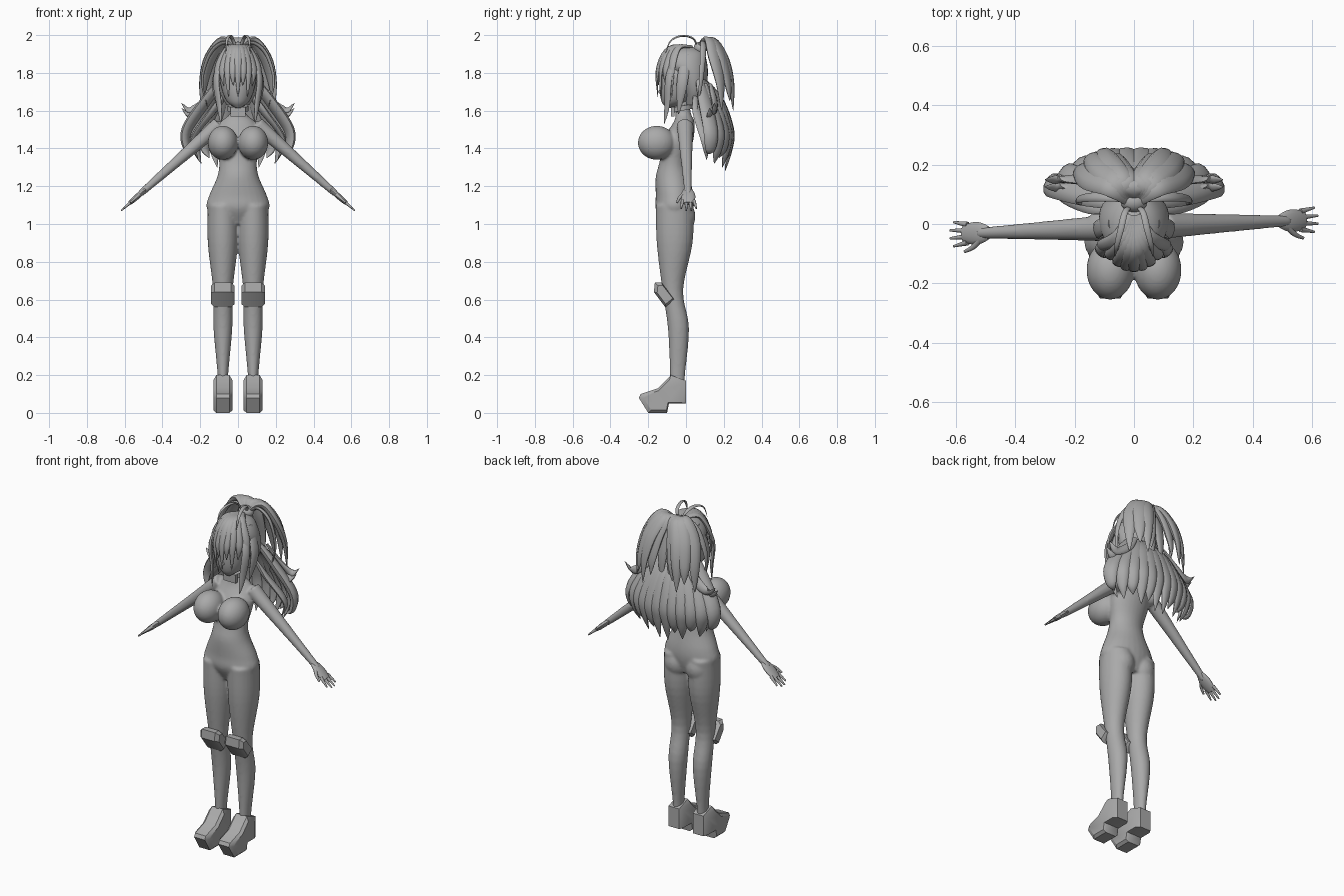
import bpy, bmesh, math
from mathutils import Vector, Matrix

default_cube = bpy.data.objects.get("Cube")
if default_cube:
    bpy.data.objects.remove(default_cube, do_unlink=True)

grey = bpy.data.materials.new("plain grey")
grey.use_nodes = True
grey.diffuse_color = (.4, .4, .4, 1)
grey.node_tree.nodes["Principled BSDF"].inputs["Base Color"].default_value = grey.diffuse_color

SIDES = {"left": 1, "right": -1}


def finish(name, bm, angle=50):
    """Turn a bmesh into a smooth shaded object."""
    bmesh.ops.recalc_face_normals(bm, faces=bm.faces)
    mesh = bpy.data.meshes.new(name)
    bm.to_mesh(mesh)
    bm.free()
    mesh.materials.append(grey)
    obj = bpy.data.objects.new(name, mesh)
    bpy.context.collection.objects.link(obj)
    bpy.ops.object.select_all(action='DESELECT')
    obj.select_set(True)
    bpy.context.view_layer.objects.active = obj
    bpy.ops.object.shade_smooth_by_angle(angle=math.radians(angle))
    return obj


def spline(stations, steps=5):
    """Smooth curve through points of any dimension."""
    points = [Vector(station) for station in stations]
    points = [points[0] * 2 - points[1], *points, points[-1] * 2 - points[-2]]
    curve = []
    for before, start, end, after in zip(points, points[1:], points[2:], points[3:]):
        leave, arrive = (end - before) / 2, (after - start) / 2
        for step in range(steps):
            t = step / steps
            ease = t * t * (3 - 2 * t)
            curve.append(start.lerp(end, ease) + leave * t * (1 - t) ** 2 - arrive * t * t * (1 - t))
    return curve + [points[-2]]


def oval(centre, across, along, count):
    angles = [math.tau * i / count for i in range(count)]
    return [centre + across * math.cos(a) + along * math.sin(a) for a in angles]


def loft(bm, rings):
    """Skin a row of equal rings and cap both ends."""
    loops = [[bm.verts.new(point) for point in ring] for ring in rings]
    for lower, upper in zip(loops, loops[1:]):
        for i in range(len(lower)):
            bm.faces.new((lower[i - 1], lower[i], upper[i], upper[i - 1]))
    bm.faces.new(loops[0])
    bm.faces.new(loops[-1])


def column(bm, x, stations):
    """Upright form; each station is height, half width, y centre, half depth."""
    loft(bm, [oval(Vector((x, y, z)), Vector((width, 0, 0)), Vector((0, depth, 0)), 28)
              for z, width, y, depth in spline(stations)])


def ball(bm, centre, size):
    place = Matrix.Translation(centre) @ Matrix.Diagonal((*size, 1))
    bmesh.ops.create_uvsphere(bm, u_segments=28, v_segments=18, radius=1, matrix=place)


def sweep(bm, path, width, thickness, shape, outward, count=10):
    """Flattened tube along a path; shape(u) scales it from root to tip."""
    curve = spline(path)
    last = len(curve) - 1
    rings = []
    for i, centre in enumerate(curve):
        tangent = (curve[min(i + 1, last)] - curve[max(i - 1, 0)]).normalized()
        across = tangent.cross(outward(centre)).normalized()
        scale = max(shape(i / last), .03)
        rings.append(oval(centre, across * width * scale, across.cross(tangent) * thickness * scale, count))
    loft(bm, rings)


def slab(name, outline, middle, half_width, edge):
    """Side outline extruded across x, with edges drawn in around the middle."""
    bm = bmesh.new()
    loft(bm, [[Vector((middle.x + half_width * across, *Vector(middle.yz).lerp(Vector(point), grow)))
               for point in outline]
              for across, grow in ((-1, edge), (-.7, 1), (.7, 1), (1, edge))])
    finish(name, bm, 35)


def leaf(u):
    return math.sin(math.pi * (.15 + .85 * u)) ** .8


def from_skull(point):
    return Vector((point.x, point.y, (point.z - 1.7) * .7))


def lock(bm, path, width, thickness, mirrored=True):
    """Pointed hair lock, repeated on the other side."""
    for side in SIDES.values() if mirrored else (1,):
        sweep(bm, [(side * x, y, z) for x, y, z in path], width, thickness, leaf, from_skull)


def arm_point(side, x, y=0):
    """Point on the sloping, slightly skewed arm line."""
    return Vector((side * x, y + .04 * x * side - .01, 1.615 - .88 * x))


# Body: torso, legs, arms and chest fused into one skin
bm = bmesh.new()
column(bm, 0, [(1, .1, -.05, .07), (1.08, .165, -.06, .1), (1.15, .153, -.06, .1), (1.25, .11, -.07, .09),
               (1.33, .1, -.065, .075), (1.45, .12, -.04, .08), (1.54, .09, -.01, .055),
               (1.59, .04, -.015, .04), (1.7, .035, -.02, .04)])
for side in SIDES.values():
    column(bm, side * .08, [(1.1, .08, -.06, .1), (.9, .08, -.06, .095), (.65, .052, -.07, .055),
                            (.45, .05, -.04, .056), (.2, .028, -.045, .04), (.1, .03, -.05, .04)])
    ball(bm, (side * .07, -.03, 1.04), (.075, .08, .09))
    ball(bm, (side * .08, -.155, 1.43), (.08, .1, .09))
    ball(bm, (side * .11, 0, 1.5), (.05, .045, .045))
    sweep(bm, [arm_point(side, x) for x in (.1, .3, .52)], .044, .042, lambda u: 1 - .58 * u,
          lambda p: Vector((0, 0, 1)), 20)
body = finish("body", bm)
fuse = body.modifiers.new("fuse", 'REMESH')
fuse.mode = 'VOXEL'
fuse.voxel_size = .008
fuse.use_smooth_shade = True
soften = body.modifiers.new("soften", 'SMOOTH')
soften.iterations = 4

for label, side in SIDES.items():
    # Hand: palm, four fingers and a forward thumb
    bm = bmesh.new()
    back_of_hand = lambda p: Vector((side * .7, 0, .7))
    finger = lambda u: 1 - .6 * u
    sweep(bm, [arm_point(side, x) for x in (.49, .53, .575)], .038, .015,
          lambda u: math.sin(math.pi * (.2 + .55 * u)), back_of_hand, 14)
    for i in range(4):
        spread = i - 1.5
        reach = .62 - .006 * spread * spread
        sweep(bm, [arm_point(side, .56, .02 * spread), arm_point(side, reach, .027 * spread)],
              .01, .01, finger, back_of_hand)
    sweep(bm, [arm_point(side, .51, -.01), arm_point(side, .54, -.045), arm_point(side, .57, -.06)],
          .013, .012, finger, back_of_hand)
    finish(label + "_hand", bm)

    # Platform shoe with an arched sole, and a knee pad
    slab(label + "_shoe", [(0, .05), (-.09, .05), (-.1, 0), (-.2, 0), (-.25, .08), (-.24, .1),
                           (-.15, .13), (-.08, .2), (0, .17)], Vector((side * .08, -.12, .07)), .05, .8)
    slab(label + "_knee_pad", [(-.165, .69), (-.13, .69), (-.06, .6), (-.11, .56), (-.17, .64)],
         Vector((side * .08, -.1, .625)), .062, .75)

# Head with a small nose
bm = bmesh.new()
column(bm, 0, [(1.615, .015, -.09, .015), (1.65, .06, -.06, .07), (1.72, .088, -.04, .1),
               (1.8, .095, -.03, .1), (1.92, .04, -.02, .05)])
ball(bm, (0, -.135, 1.7), (.007, .012, .01))
finish("head", bm)

# Neck band with a front buckle
bm = bmesh.new()
loft(bm, [oval(Vector((0, -.02, z)), Vector((radius, 0, 0)), Vector((0, radius, .01)), 24)
          for z in (1.6, 1.626) for radius in ((.04, .056) if z == 1.6 else (.056, .04))])
finish("neck_band", bm, 30)
bm = bmesh.new()
bmesh.ops.create_cube(bm, size=1, matrix=Matrix.Translation((0, -.07, 1.594)) @ Matrix.Diagonal((.08, .02, .05, 1)))
finish("neck_buckle", bm, 30)

# Hair cap over the skull
bm = bmesh.new()
column(bm, 0, [(1.63, .06, .04, .04), (1.7, .1, .045, .06), (1.78, .117, .03, .085),
               (1.85, .112, 0, .112), (1.91, .075, 0, .09), (1.943, .01, 0, .02)])
finish("hair_cap", bm)

# Fringe: a fan of locks, longer at every second one
bm = bmesh.new()
for i in range(-4, 5):
    x = .028 * i
    y = -.15 + 6 * x * x
    lock(bm, [(x * .1, .03, 1.94), (x * .5, y * .6, 1.93), (x, y, 1.82), (x * .9, y, 1.67 + .06 * (i % 2))],
         .023, .012, mirrored=False)
finish("fringe", bm)

# Long locks framing the face
bm = bmesh.new()
lock(bm, [(.07, -.05, 1.91), (.115, -.09, 1.78), (.1, -.1, 1.63), (.09, -.115, 1.53)], .022, .011)
lock(bm, [(.08, 0, 1.9), (.125, -.02, 1.75), (.1, -.04, 1.58)], .03, .012)
finish("face_locks", bm)

# Thin strands arching over the crown and around the sides
bm = bmesh.new()
lock(bm, [(.01, .06, 1.93), (.03, .04, 1.98), (.045, -.02, 1.996), (.06, -.08, 1.97), (.065, -.11, 1.9)],
     .011, .005)
lock(bm, [(.01, .08, 1.94), (.08, .09, 1.96), (.15, .09, 1.9), (.19, .08, 1.76), (.16, .06, 1.61)], .017, .009)
finish("loose_strands", bm)

# Hair tie
bm = bmesh.new()
ball(bm, (0, .075, 1.93), (.045, .035, .035))
finish("hair_tie", bm)

# Upper tail: locks fanning back from the tie
bm = bmesh.new()
for i in range(5):
    x = .03 + .038 * i
    y = .19 + .06 * math.sin(math.pi * i / 4)
    lock(bm, [(.01, .08, 1.93), (x * .4, .09 + y * .2, 1.97), (x * .8, y * .8, 1.88), (x, y * .95, 1.75),
              (x * 1.05, y, 1.6 + .05 * (i % 2))], .045, .021)
finish("upper_tail", bm)

# Lower tail: a wider fan hanging behind the shoulders
bm = bmesh.new()
for i in range(6):
    x = .03 + .048 * i
    y = .23 - .004 * i * i
    lock(bm, [(x * .25, .07, 1.78), (x * .6, y * .75, 1.66), (x, y, 1.5), (x, y, 1.4),
              (x * .88, y * .9, 1.28 + .04 * (i % 2) + .01 * i)], .045, .025)
lock(bm, [(.07, .05, 1.68), (.14, .06, 1.59), (.24, .1, 1.45), (.21, .11, 1.34)], .03, .016)
finish("lower_tail", bm)

# Flicked tips pointing out to the sides
bm = bmesh.new()
for drop in (0, .025):
    y = .15 - drop
    lock(bm, [(.1, y - .02, 1.74), (.17, y, 1.65 - drop), (.25, y, 1.6 - drop), (.3, y, 1.64 - drop)], .026, .013)
finish("side_flicks", bm)
